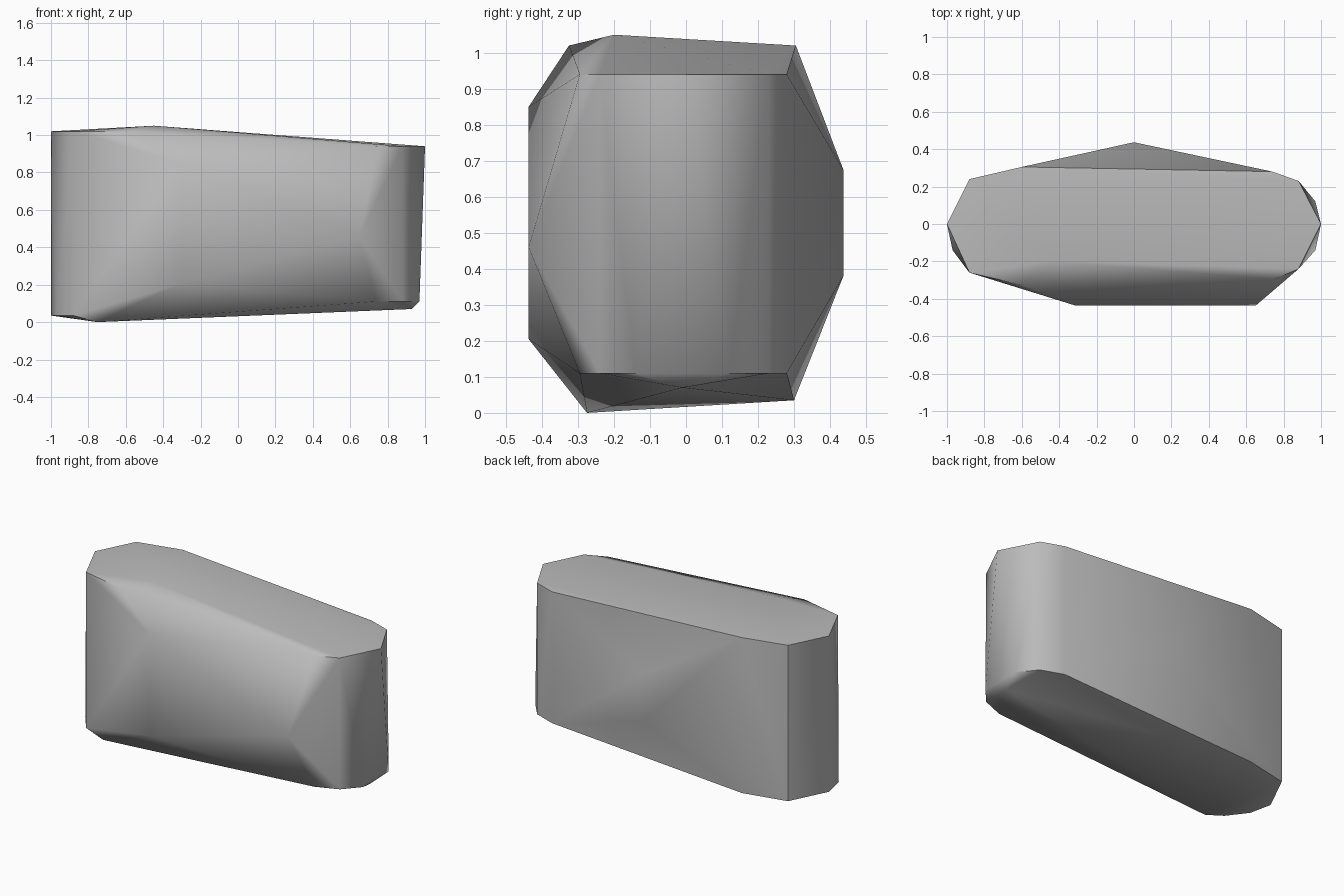
import bpy, bmesh, math

cube = bpy.data.objects.get("Cube")
if cube:
    bpy.data.objects.remove(cube, do_unlink=True)

stone = bpy.data.materials.new("stone grey")
stone.use_nodes = True
colour = (0.5, 0.5, 0.5, 1)
stone.diffuse_color = colour
stone.node_tree.nodes["Principled BSDF"].inputs["Base Color"].default_value = colour

# Top outline, sloping down toward +x, with a slight crown
top_rim = [
    (-1, 0, 1.02), (-.88, .24, 1.02), (-.6, .305, 1.02), (.74, .28, .94),
    (.88, .23, .94), (1, 0, .94), (.88, -.24, .94), (.75, -.295, .94),
    (-.6, -.325, 1.02), (-.88, -.26, 1.02), (-.45, -.2, 1.05),
]
# Underside outline, rising toward +x
bottom_rim = [
    (-1, 0, .035), (-.97, -.14, .035), (-.88, -.26, .035), (-.88, .24, .035),
    (-.6, .3, .035), (-.75, -.275, 0), (.93, -.01, .07), (.97, -.14, .11),
    (.97, .12, .11), (.88, .23, .11), (.74, .28, .11), (.88, -.24, .11),
    (.74, -.295, .11),
]
# Bulging corners on the front and back
bulges = [
    (-.31, -.437, .205), (-.31, -.437, .85), (.65, -.437, .46),
    (0, .437, .675), (0, .437, .38),
]

# Wrap the corners in one faceted boulder
bm = bmesh.new()
for p in top_rim + bottom_rim + bulges:
    bm.verts.new(p)
hull = bmesh.ops.convex_hull(bm, input=bm.verts)
loose = [v for v in bm.verts if not v.link_faces]
bmesh.ops.delete(bm, geom=loose, context="VERTS")
bmesh.ops.recalc_face_normals(bm, faces=bm.faces)
mesh = bpy.data.meshes.new("boulder")
bm.to_mesh(mesh)
bm.free()
mesh.materials.append(stone)
boulder = bpy.data.objects.new("boulder", mesh)
bpy.context.collection.objects.link(boulder)

# Soft facets with crisp rims
bpy.context.view_layer.objects.active = boulder
boulder.select_set(True)
bpy.ops.object.shade_smooth_by_angle(angle=math.radians(45))
